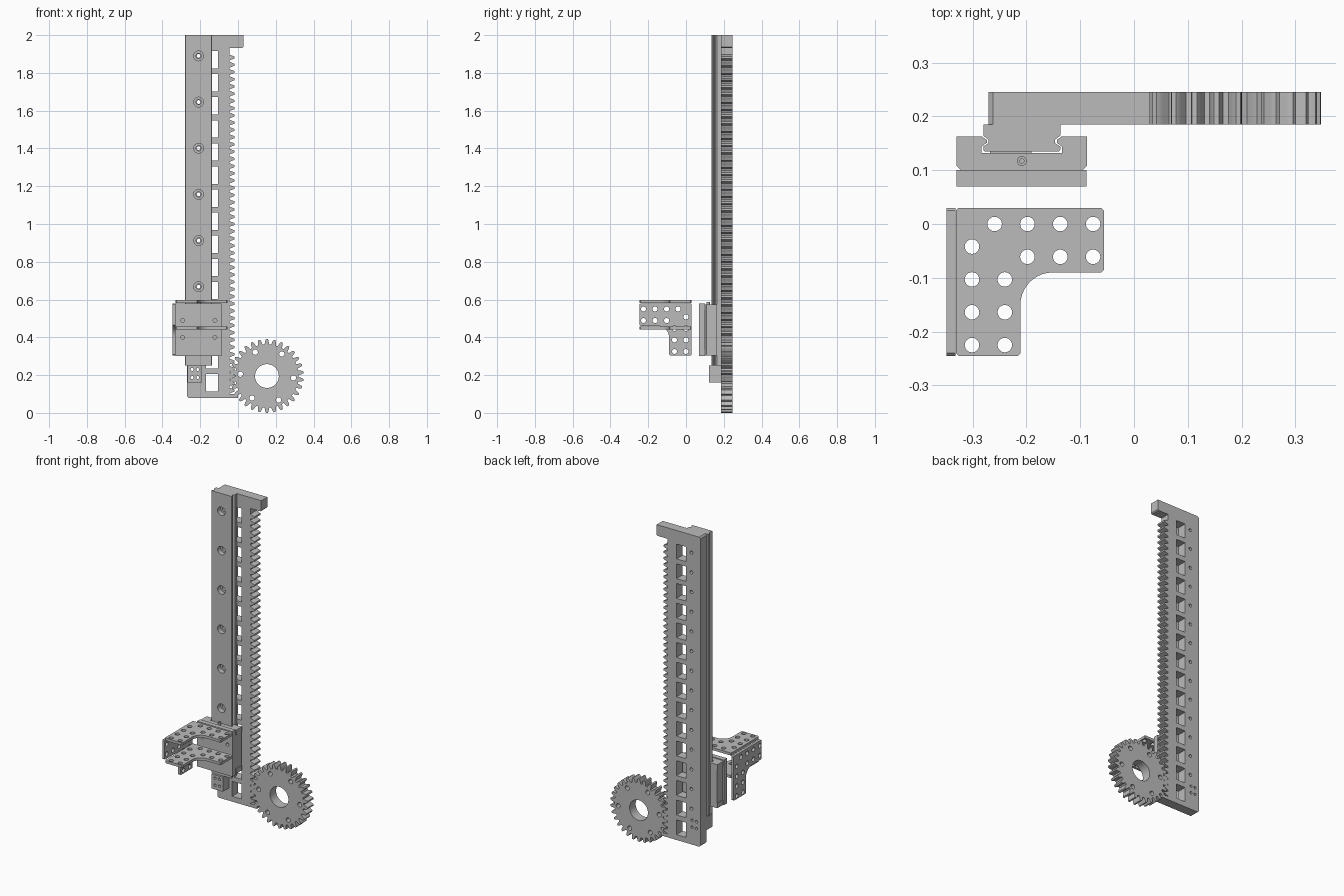
import bpy, bmesh, math

cube = bpy.data.objects.get("Cube")
if cube:
    bpy.data.objects.remove(cube, do_unlink=True)

grey = bpy.data.materials.new("machined grey")
grey.use_nodes = True
grey.diffuse_color = (0.5, 0.5, 0.5, 1)
grey.node_tree.nodes["Principled BSDF"].inputs["Base Color"].default_value = (0.5, 0.5, 0.5, 1)

# how profile coordinates (u, v) and depth w map to the model
AXES = {"XZ": lambda u, v, w: (u, w, v),
        "XY": lambda u, v, w: (u, v, w),
        "YZ": lambda u, v, w: (w, u, v)}


def circle(cx, cy, r, n=24):
    return [(cx + r * math.cos(2 * math.pi * i / n), cy + r * math.sin(2 * math.pi * i / n))
            for i in range(n)]


def box(u0, u1, v0, v1):
    return [(u0, v0), (u1, v0), (u1, v1), (u0, v1)]


def evaluated_mesh(obj):
    deps = bpy.context.evaluated_depsgraph_get()
    return bpy.data.meshes.new_from_object(obj.evaluated_get(deps))


def finish(mesh):
    mesh.materials.clear()
    mesh.materials.append(grey)
    for p in mesh.polygons:
        p.use_smooth = True
        p.material_index = 0
    mesh.set_sharp_from_angle(angle=math.radians(30))


def slab(name, plane, outline, w0, w1, holes=()):
    """Extrude a flat outline with holes from depth w0 to w1."""
    curve = bpy.data.curves.new(name, "CURVE")
    curve.dimensions = "2D"
    curve.fill_mode = "BOTH"
    curve.extrude = (w1 - w0) / 2
    for loop in [outline, *holes]:
        spline = curve.splines.new("POLY")
        spline.points.add(len(loop) - 1)
        for point, (u, v) in zip(spline.points, loop):
            point.co = (u, v, 0, 1)
        spline.use_cyclic_u = True
    helper = bpy.data.objects.new(name + " profile", curve)
    bpy.context.collection.objects.link(helper)
    mesh = evaluated_mesh(helper)
    bpy.data.objects.remove(helper, do_unlink=True)
    bm = bmesh.new()
    bm.from_mesh(mesh)
    for v in bm.verts:
        v.co = AXES[plane](v.co.x, v.co.y, v.co.z + (w0 + w1) / 2)
    bmesh.ops.remove_doubles(bm, verts=bm.verts, dist=1e-5)
    bmesh.ops.recalc_face_normals(bm, faces=bm.faces)
    bm.to_mesh(mesh)
    bm.free()
    mesh.name = name
    finish(mesh)
    obj = bpy.data.objects.new(name, mesh)
    bpy.context.collection.objects.link(obj)
    return obj


def cut(obj, cutter):
    mod = obj.modifiers.new("cut", "BOOLEAN")
    mod.operation = "DIFFERENCE"
    mod.solver = "EXACT"
    mod.object = cutter
    mesh = evaluated_mesh(obj)
    obj.modifiers.clear()
    obj.data = mesh
    finish(mesh)
    bpy.data.objects.remove(cutter, do_unlink=True)


def mirrored(half, cx):
    """Complete a half profile about the line u = cx."""
    return [(cx + u, v) for u, v in half] + [(cx - u, v) for u, v in reversed(half)]


# shared dimensions
module = 0.0122
teeth = 30
pitch = math.pi * module
pitch_r = teeth * module / 2
gear_x, gear_z = 0.153, 0.195
rail_x = -0.2085
back0, back1 = 0.185, 0.245
step = 0.1222

# spur gear
outline = []
for i in range(teeth):
    mid = math.pi / 2 + 2 * math.pi * i / teeth
    for off, height in ((-0.36, -1.25), (-0.32, -0.9), (-0.25, 0), (-0.19, 0.55), (-0.11, 1),
                        (0.11, 1), (0.19, 0.55), (0.25, 0), (0.32, -0.9), (0.36, -1.25)):
        a = mid + off * 2 * math.pi / teeth
        r = pitch_r + height * module
        outline.append((gear_x + r * math.cos(a), gear_z + r * math.sin(a)))
holes = [circle(gear_x, gear_z, 0.063, 48)]
for i in range(6):
    a = math.radians(60 * i - 4)
    holes.append(circle(gear_x + 0.141 * math.cos(a), gear_z + 0.141 * math.sin(a), 0.014))
slab("gear", "XZ", outline, back0, back1, holes)

# toothed rack with lightening windows and bolt holes
line_x = gear_x - pitch_r
root_x, tip_x = line_x - 1.25 * module, line_x + module
root_h = pitch / 4 + 1.25 * module * math.tan(math.radians(20))
tip_h = pitch / 4 - module * math.tan(math.radians(20))
outline = [(-0.262, 0.08), (0, 0.08), (0, 0.1), (root_x, 0.1)]
for k in range(-2, 45):
    z = gear_z + k * pitch
    outline += [(root_x, z - root_h), (tip_x, z - tip_h), (tip_x, z + tip_h), (root_x, z + root_h)]
outline += [(root_x, 1.932), (0.024, 1.932), (0.03, 1.938), (0.03, 2), (-0.262, 2),
            (-0.27, 1.992), (-0.27, 0.088)]
holes = [box(-0.17, -0.106, z, z + 0.092) for z in (0.113 + step * i for i in range(15))]
holes += [circle(rail_x, 1.89 - step * i, 0.01, 16) for i in range(14)]
stop_holes = [circle(x, z, 0.008, 16) for x in (-0.243, -0.213) for z in (0.187, 0.23)]
slab("rack", "XZ", outline, back0, back1, holes + stop_holes)

# end stop below the rail
slab("rail_stop", "XZ", box(-0.268, -0.19, 0.16, 0.25), 0.122, back0, stop_holes)

# linear rail with side grooves and counterbored holes
half = [(0.0715, back0), (0.0715, 0.164), (0.062, 0.157), (0.062, 0.15),
        (0.0715, 0.144), (0.0715, 0.138), (0.069, 0.135)]
rail = slab("linear_rail", "XY", mirrored(half, rail_x), 0.25, 2)
for i in range(7):
    z = 1.89 - 2 * step * i
    cut(rail, slab("counterbore", "XZ", circle(rail_x, z, 0.026), 0.12, 0.165))
    cut(rail, slab("bolt_bore", "XZ", circle(rail_x, z, 0.014), 0.12, 0.2))

# carriage: body, end caps and mounting plate
def carriage_profile(inset):
    w = 0.121 - inset
    return mirrored([(0.0745, 0.132), (0.0745, 0.144), (0.065, 0.151), (0.065, 0.156),
                     (0.0745, 0.163), (w, 0.163), (w, 0.108), (w - 0.008, 0.1)], rail_x)


slab("carriage_body", "XY", carriage_profile(0.004), 0.335, 0.545)
for name, z0, z1 in (("lower", 0.305, 0.335), ("upper", 0.545, 0.575)):
    slab(name + "_end_cap", "XY", carriage_profile(0), z0, z1)
slab("grease_nipple", "XY", circle(rail_x, 0.117, 0.009), 0.57, 0.588, [circle(rail_x, 0.117, 0.004)])
slab("carriage_plate", "XZ", box(-0.33, -0.088, 0.3, 0.58), 0.07, 0.1,
     [circle(x, z, 0.01, 16) for x in (-0.293, -0.122) for z in (0.4, 0.49)])


# L-shaped bracket plates, drilled on a grid
def bracket(name, plane, corner, su, sv, w0, w1):
    size, arm, fillet, c = 0.275, 0.12, 0.06, 0.005
    shape = [(c, 0), (size - c, 0), (size, c), (size, arm - c), (size - c, arm)]
    for i in range(11):
        a = math.pi / 2 * i / 10
        shape.append((arm + fillet * (1 - math.sin(a)), arm + fillet * (1 - math.cos(a))))
    shape += [(arm, size - c), (arm - c, size), (c, size), (0, size - c), (0, c)]
    gap = 0.061
    spots = [(0.072, 0.03), (0.03, 0.072)]
    for i in range(3):
        far = 0.133 + gap * i
        spots += [(far, 0.03), (far, 0.091), (0.03, far), (0.091, far)]

    def place(p):
        return (corner[0] + su * p[0], corner[1] + sv * p[1])
    slab(name, plane, [place(p) for p in shape], w0, w1,
         [circle(*place(p), 0.0135) for p in spots])


bracket("upper_bracket_plate", "XY", (-0.331, 0.03), 1, -1, 0.581, 0.597)
bracket("lower_bracket_plate", "XY", (-0.331, 0.03), 1, -1, 0.441, 0.457)
bracket("side_bracket_plate", "YZ", (0.03, 0.58), -1, -1, -0.348, -0.332)
